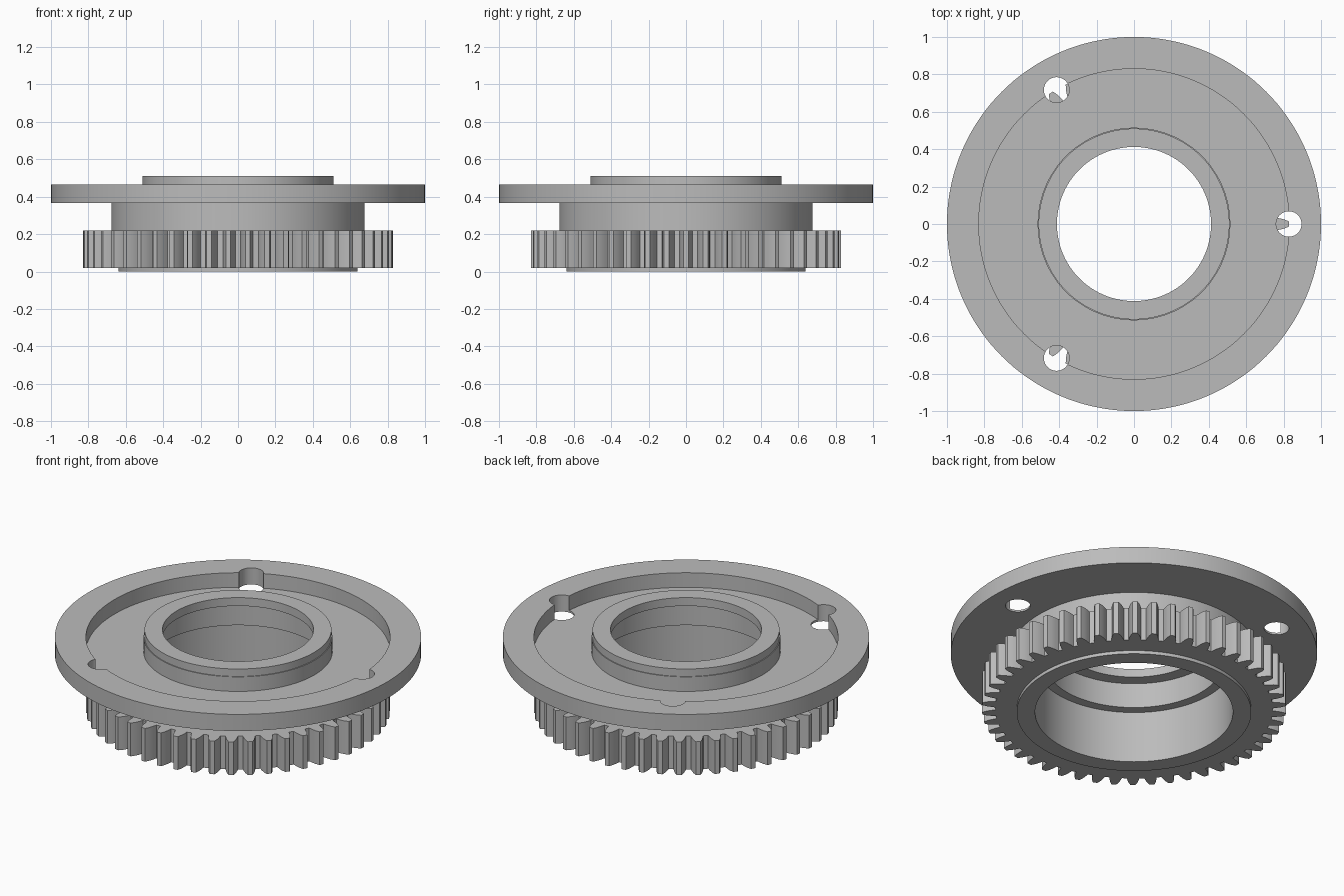
import bpy, bmesh, math
from mathutils import Matrix

SEGMENTS = 144
TEETH = 50

cube = bpy.data.objects.get("Cube")
if cube:
    bpy.data.objects.remove(cube, do_unlink=True)

grey = bpy.data.materials.new("machined grey")
grey.use_nodes = True
color = (0.5, 0.5, 0.5, 1)
grey.diffuse_color = color
grey.node_tree.nodes["Principled BSDF"].inputs["Base Color"].default_value = color


def make_object(name, bm):
    bmesh.ops.recalc_face_normals(bm, faces=bm.faces)
    mesh = bpy.data.meshes.new(name)
    bm.to_mesh(mesh)
    bm.free()
    mesh.materials.append(grey)
    obj = bpy.data.objects.new(name, mesh)
    bpy.context.collection.objects.link(obj)
    return obj


def activate(obj):
    bpy.ops.object.select_all(action="DESELECT")
    obj.select_set(True)
    bpy.context.view_layer.objects.active = obj


def skin_loops(bm, loops):
    """Join closed point loops, each to the next and the last to the first."""
    rings = [[bm.verts.new(p) for p in loop] for loop in loops]
    count = len(rings[0])
    for a, b in zip(rings, rings[1:] + rings[:1]):
        for i in range(count):
            j = (i + 1) % count
            bm.faces.new((a[i], a[j], b[j], b[i]))


def polar(r, angle, z):
    return (r * math.cos(angle), r * math.sin(angle), z)


# Hub, neck and recessed flange as one turned profile (radius, height)
profile = [
    (0.54, 0), (0.64, 0), (0.64, 0.2), (0.677, 0.2), (0.677, 0.365),
    (1, 0.365), (1, 0.465), (0.83, 0.465), (0.83, 0.377),
    (0.515, 0.377), (0.515, 0.465), (0.51, 0.465), (0.51, 0.51),
    (0.412, 0.51), (0.412, 0.46), (0.485, 0.46), (0.485, 0.31), (0.54, 0.31),
]
bm = bmesh.new()
skin_loops(bm, [[polar(r, math.tau * i / SEGMENTS, z) for i in range(SEGMENTS)]
                for r, z in profile])
body = make_object("flanged_hub", bm)

# Three mounting holes straddling the recess edge
bm = bmesh.new()
for k in range(3):
    centre = polar(0.828, math.tau * k / 3, 0.45)
    bmesh.ops.create_cone(bm, cap_ends=True, segments=40, radius1=0.068,
                          radius2=0.068, depth=0.3,
                          matrix=Matrix.Translation(centre))
cutter = make_object("hole_cutter", bm)
cutter.hide_render = True
cut = body.modifiers.new("mounting_holes", "BOOLEAN")
cut.operation = "DIFFERENCE"
cut.solver = "EXACT"
cut.object = cutter
activate(body)
bpy.ops.object.modifier_apply(modifier=cut.name)
bpy.data.objects.remove(cutter, do_unlink=True)

# Toothed ring: each tooth is a tapered outline of (radius, half width)
flank = [(0.757, 0.034), (0.78, 0.030), (0.805, 0.024), (0.83, 0.013)]
tooth = [(r, -w / r) for r, w in flank] + [(r, w / r) for r, w in reversed(flank)]
outline = [(r, math.tau * t / TEETH + a) for t in range(TEETH) for r, a in tooth]
bottom, top, inner = 0.02, 0.22, 0.62
bm = bmesh.new()
skin_loops(bm, [
    [polar(inner, a, bottom) for r, a in outline],
    [polar(0.74, a, bottom) for r, a in outline],
    [polar(r, a, bottom) for r, a in outline],
    [polar(r, a, top) for r, a in outline],
    [polar(0.74, a, top) for r, a in outline],
    [polar(inner, a, top) for r, a in outline],
])
gear = make_object("gear_ring", bm)

for obj in (body, gear):
    activate(obj)
    bpy.ops.object.shade_smooth_by_angle(angle=math.radians(25))
